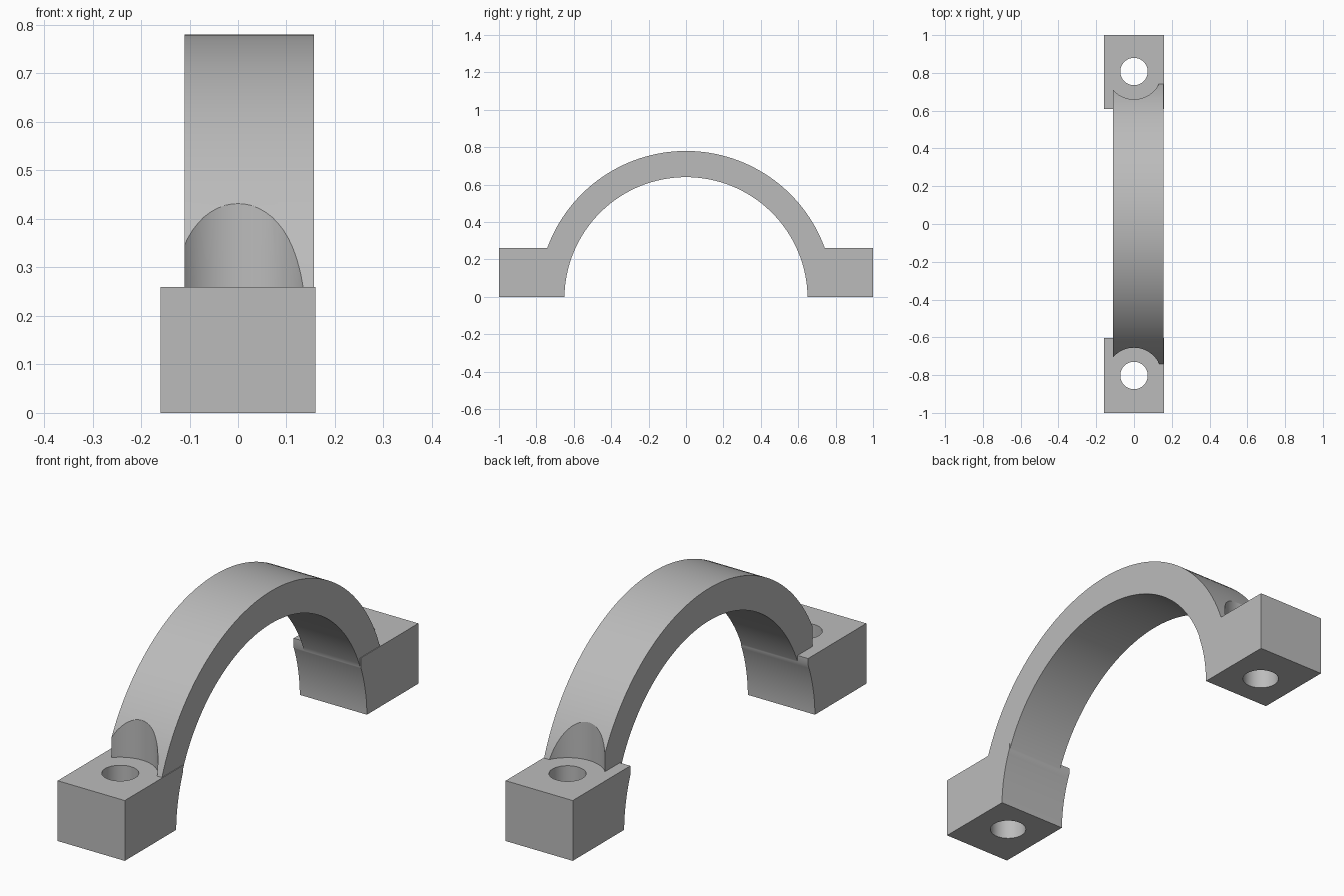
import bpy
import math

cube = bpy.data.objects.get("Cube")
if cube:
    bpy.data.objects.remove(cube, do_unlink=True)

# Single grey material
grey = bpy.data.materials.new("plain_grey")
grey.use_nodes = True
grey.diffuse_color = (0.5, 0.5, 0.5, 1)
grey.node_tree.nodes["Principled BSDF"].inputs["Base Color"].default_value = (0.5, 0.5, 0.5, 1)


def box(name, low, high):
    center = [(a + b) / 2 for a, b in zip(low, high)]
    bpy.ops.mesh.primitive_cube_add(size=1, location=center)
    ob = bpy.context.object
    ob.name = name
    ob.scale = [b - a for a, b in zip(low, high)]
    bpy.ops.object.transform_apply(location=True, rotation=True, scale=True)
    ob.data.materials.append(grey)
    return ob


def cylinder(name, radius, depth, location, along_x=False, sides=64):
    turn = (0, math.pi / 2, 0) if along_x else (0, 0, 0)
    bpy.ops.mesh.primitive_cylinder_add(vertices=sides, radius=radius, depth=depth,
                                        location=location, rotation=turn)
    ob = bpy.context.object
    ob.name = name
    bpy.ops.object.transform_apply(location=True, rotation=True, scale=True)
    ob.data.materials.append(grey)
    return ob


def combine(target, tool, operation):
    mod = target.modifiers.new(operation.lower(), 'BOOLEAN')
    mod.operation = operation
    mod.solver = 'EXACT'
    mod.object = tool
    bpy.context.view_layer.objects.active = target
    bpy.ops.object.modifier_apply(modifier=mod.name)
    bpy.data.objects.remove(tool, do_unlink=True)


HALF_WIDTH, LUG_TOP, AXIS_Z = 0.16, 0.26, -0.01
ARCH_LEFT, ARCH_RIGHT = 0.157, -0.11
BOLTS = (-0.802, 0.807)

# Arch blank: a disc lying along x, slightly off centre
cap = cylinder("bearing_cap", 0.79, ARCH_LEFT - ARCH_RIGHT,
               ((ARCH_LEFT + ARCH_RIGHT) / 2, 0, AXIS_Z), True, 160)

# Bolt head clearances in the feet of the arch
for y in BOLTS:
    combine(cap, cylinder("clearance_cutter", 0.147, 0.8, (0, y, 0.6)), 'DIFFERENCE')

# Mounting lugs
for low, high in ((-1, -0.603), (0.608, 1)):
    combine(cap, box("lug", (-HALF_WIDTH, low, -0.1), (HALF_WIDTH, high, LUG_TOP)), 'UNION')

# Bearing bore, flat underside and bolt holes
combine(cap, cylinder("bore_cutter", 0.65, 1, (0, 0, AXIS_Z), True, 160), 'DIFFERENCE')
combine(cap, box("base_cutter", (-1, -2, -2), (1, 2, 0)), 'DIFFERENCE')
for y in BOLTS:
    combine(cap, cylinder("hole_cutter", 0.0725, 1, (0, y, 0.1)), 'DIFFERENCE')

# Smooth curved surfaces, sharp edges kept
bpy.ops.object.select_all(action='DESELECT')
cap.select_set(True)
bpy.context.view_layer.objects.active = cap
bpy.ops.object.shade_smooth_by_angle(angle=math.radians(30))
